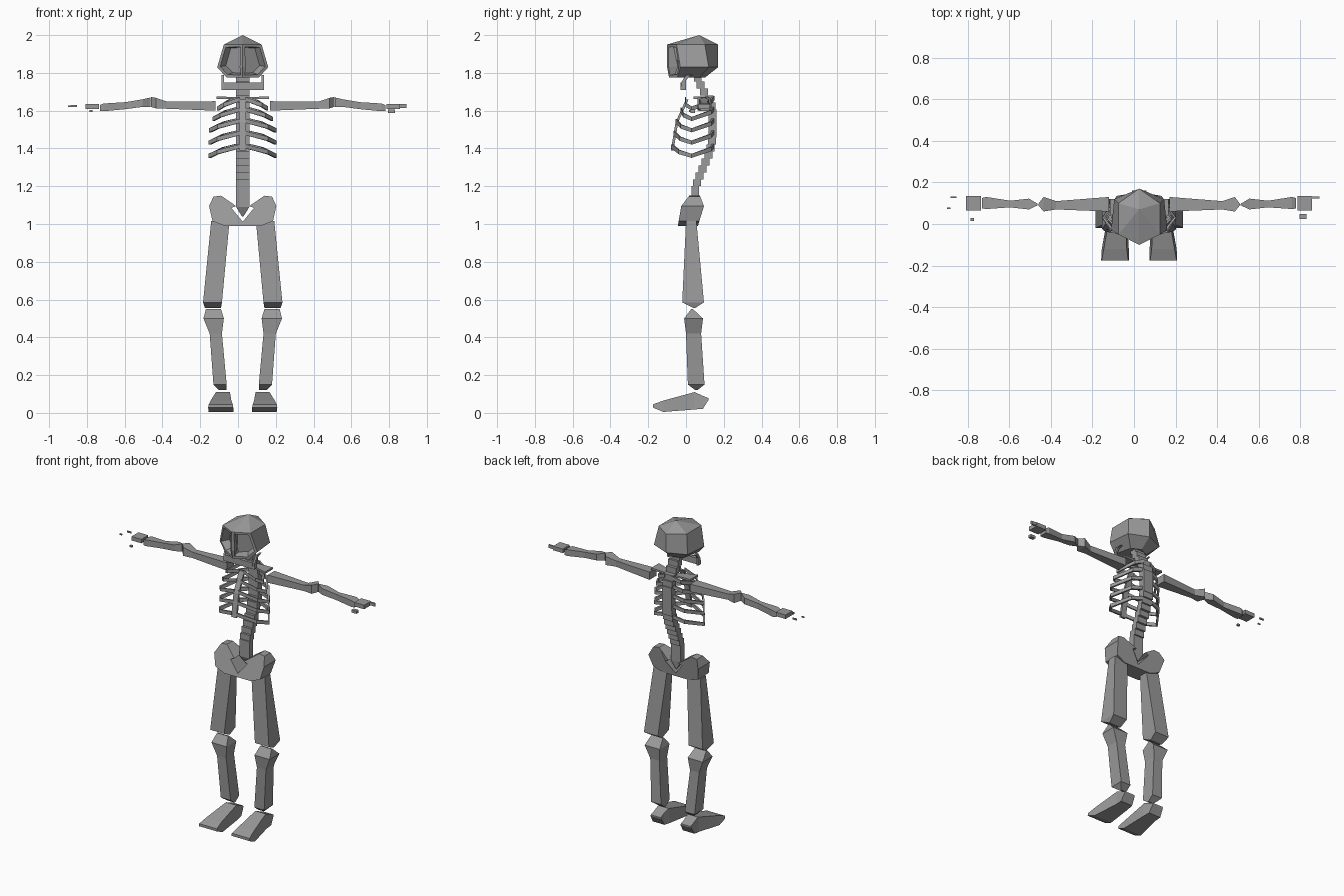
import bpy, bmesh, math
from mathutils import Vector

cube = bpy.data.objects.get("Cube")
if cube:
    bpy.data.objects.remove(cube, do_unlink=True)

MID = .025  # body axis along x

bone = bpy.data.materials.new("bone grey")
bone.use_nodes = True
bone.diffuse_color = (.32, .32, .32, 1)
bone.node_tree.nodes["Principled BSDF"].inputs["Base Color"].default_value = (.32, .32, .32, 1)


def finish(name, bm):
    """Turn a bmesh into a flat shaded object."""
    bmesh.ops.recalc_face_normals(bm, faces=bm.faces[:])
    mesh = bpy.data.meshes.new(name)
    bm.to_mesh(mesh)
    bm.free()
    mesh.materials.append(bone)
    obj = bpy.data.objects.new(name, mesh)
    bpy.context.collection.objects.link(obj)
    return obj


def skin(bm, rings, side=1):
    """Skin a row of equal rings and cap both ends."""
    loops = [[bm.verts.new((MID + side * x, y, z)) for x, y, z in ring] for ring in rings]
    for a, b in zip(loops, loops[1:]):
        for i in range(len(a)):
            j = (i + 1) % len(a)
            bm.faces.new((a[i], a[j], b[j], b[i]))
    bm.faces.new(loops[0])
    bm.faces.new(loops[-1])


def loft(name, rings, side=1):
    bm = bmesh.new()
    skin(bm, rings, side)
    return finish(name, bm)


def pair(name, rings):
    """The same part on both sides of the body."""
    for label, side in (("left", 1), ("right", -1)):
        loft(f"{label}_{name}", rings, side)


def level(z, x0, x1, y0, y1):
    """Horizontal rectangle, for upright parts."""
    return [(x0, y0, z), (x1, y0, z), (x1, y1, z), (x0, y1, z)]


def slice_x(x, y0, y1, z0, z1):
    """Rectangle facing sideways, for the arms."""
    return [(x, y0, z0), (x, y1, z0), (x, y1, z1), (x, y0, z1)]


def box(name, x0, x1, y0, y1, z0, z1, side=1):
    return loft(name, [level(z0, x0, x1, y0, y1), level(z1, x0, x1, y0, y1)], side)


def along(points, t):
    """Height t -> y on a list of (z, y) points, highest first."""
    for (za, ya), (zb, yb) in zip(points, points[1:]):
        if t >= zb:
            return ya + (yb - ya) * (za - t) / (za - zb)
    return points[-1][1]


# Skull: six sided shell with a peaked crown and two sunken eye sockets
def skull():
    bm = bmesh.new()
    rows = [(1.95, -.10, .10, -.05, .10, .10, .17),
            (1.83, -.10, .135, -.03, .12, .12, .17),
            (1.775, -.09, .085, -.045, .06, .07, .10)]
    loops = []
    for z, front, fx, fy, bx, by, back in rows:
        ring = [(0, front), (fx, fy), (bx, by), (0, back), (-bx, by), (-fx, fy)]
        loops.append([bm.verts.new((MID + x, y, z)) for x, y in ring])
    top, mid, low = loops
    apex = bm.verts.new((MID, .07, 2))
    for i in range(6):
        j = (i + 1) % 6
        bm.faces.new((apex, top[i], top[j]))
        if i not in (0, 5):
            for a, b in ((top, mid), (mid, low)):
                bm.faces.new((a[i], b[i], b[j], a[j]))
    bm.faces.new(low)
    sockets = [bm.faces.new((top[0], mid[0], low[0], low[k], mid[k], top[k])) for k in (1, 5)]
    bmesh.ops.recalc_face_normals(bm, faces=bm.faces[:])
    bmesh.ops.inset_individual(bm, faces=sockets, thickness=.018)
    bmesh.ops.inset_individual(bm, faces=sockets, thickness=.008, depth=-.05)
    finish("skull", bm)


skull()

# Jaw: two hooked arms and a chin bar
hook = [(.045, 1.79), (.015, 1.78), (0, 1.76), (0, 1.71), (-.03, 1.71), (-.025, 1.75), (0, 1.79)]
pair("jaw_arm", [[(x, y, z) for y, z in hook] for x in (.1, .112)])
box("chin", -.1, .1, -.03, -.012, 1.71, 1.75)

# Spine: stacked vertebrae following an S curve
curve = [(1.8, .05), (1.71, .085), (1.66, .125), (1.6, .14), (1.45, .14),
         (1.37, .12), (1.29, .085), (1.2, .05)]
count = 16
step = (1.79 - 1.2) / count
for i in range(count):
    z = 1.2 + i * step
    y = along(curve, z + step / 2)
    box(f"vertebra_{i + 1}", -.035, .035, y - .02, y + .022, z, z + step)
loft("sacrum", [level(1.2, -.035, .035, .03, .07), level(1.09, -.035, .035, .03, .07),
                level(1.04, -.004, .004, .055, .065)])

# Ribs: five bent strips per side, meeting a slanted breastbone
chest = [(1.66, 0), (1.54, -.055), (1.39, -.08)]
ribs = [(1.6, .135), (1.545, .16), (1.485, .178), (1.42, .18), (1.35, .18)]
for n, (z, reach) in enumerate(ribs):
    front = along(chest, z + .05)
    path = [(.025, .15, z + .055), (reach * .6, .135, z + .035), (reach, .03, z),
            (reach * .75, front * .5, z + .02), (.015, front, z + .05)]
    rings = []
    for x, y, h in path:
        x2, y2 = x * .93, .03 + (y - .03) * .9
        rings.append([(x, y, h), (x, y, h + .022), (x2, y2, h + .022), (x2, y2, h)])
    pair(f"rib_{n + 1}", rings)
loft("breastbone", [level(z, -.018, .018, y, y + .014) for z, y in chest])

# Collar plates
pair("collar_plate", [slice_x(.02, .08, .12, 1.66, 1.672), slice_x(.14, .04, .12, 1.663, 1.675)])

# Pelvis: each hip is an outline thickened front to back
rim = [(.035, 1.095), (.115, 1.15), (.155, 1.145), (.178, 1.095), (.16, 1.015),
       (.095, .99), (0, .99), (0, 1.012), (.06, 1.085)]
front_curve = [(1.16, .025), (1.095, -.025), (.98, -.045)]
back_curve = [(1.16, .07), (1.095, .095), (.98, .06)]
pair("hip", [[(x, along(c, z), z) for x, z in rim] for c in (front_curve, back_curve)])

# Legs
pair("thigh", [level(1.015, .07, .167, 0, .055), level(.585, .11, .21, -.02, .095),
               level(.555, .115, .2, .04, .048)])
pair("shin", [level(.55, .115, .195, .028, .036), level(.5, .1, .208, -.01, .09),
              level(.42, .11, .175, 0, .08), level(.15, .085, .155, .01, .098),
              level(.12, .085, .125, .05, .06)])


def foot_slice(y, inner, outer, low, high, pinch):
    return [(inner, y, low), (outer, y, low), (outer - pinch, y, high), (inner + pinch, y, high)]


pair("foot", [foot_slice(-.175, .05, .183, .028, .045, .003),
              foot_slice(-.12, .05, .18, .005, .065, .01),
              foot_slice(.045, .06, .15, .018, .11, .008),
              foot_slice(.09, .065, .15, .022, .09, .008),
              foot_slice(.12, .07, .145, .07, .078, .002)])

# Arms
pair("upper_arm", [slice_x(.145, .06, .13, 1.6, 1.65), slice_x(.4, .07, .11, 1.61, 1.648),
                   slice_x(.46, .06, .13, 1.612, 1.668), slice_x(.485, .09, .097, 1.62, 1.672)])
pair("forearm", [slice_x(.488, .09, .097, 1.62, 1.67), slice_x(.53, .07, .122, 1.62, 1.66),
                 slice_x(.62, .08, .112, 1.608, 1.645), slice_x(.735, .072, .13, 1.597, 1.638),
                 slice_x(.755, .075, .125, 1.597, 1.63)])

# Hands with loose finger and thumb bones
for label, side in (("left", 1), ("right", -1)):
    box(f"{label}_hand", .762, .832, .065, .135, 1.61, 1.636, side)
box("left_finger", .832, .868, .122, .132, 1.615, 1.635)
box("left_thumb", .77, .805, .025, .048, 1.588, 1.605)
box("right_finger", .878, .908, .125, .132, 1.619, 1.629, -1)
box("right_small_finger", .908, .925, .073, .079, 1.619, 1.627, -1)
box("right_thumb", .795, .812, .015, .028, 1.592, 1.603, -1)
